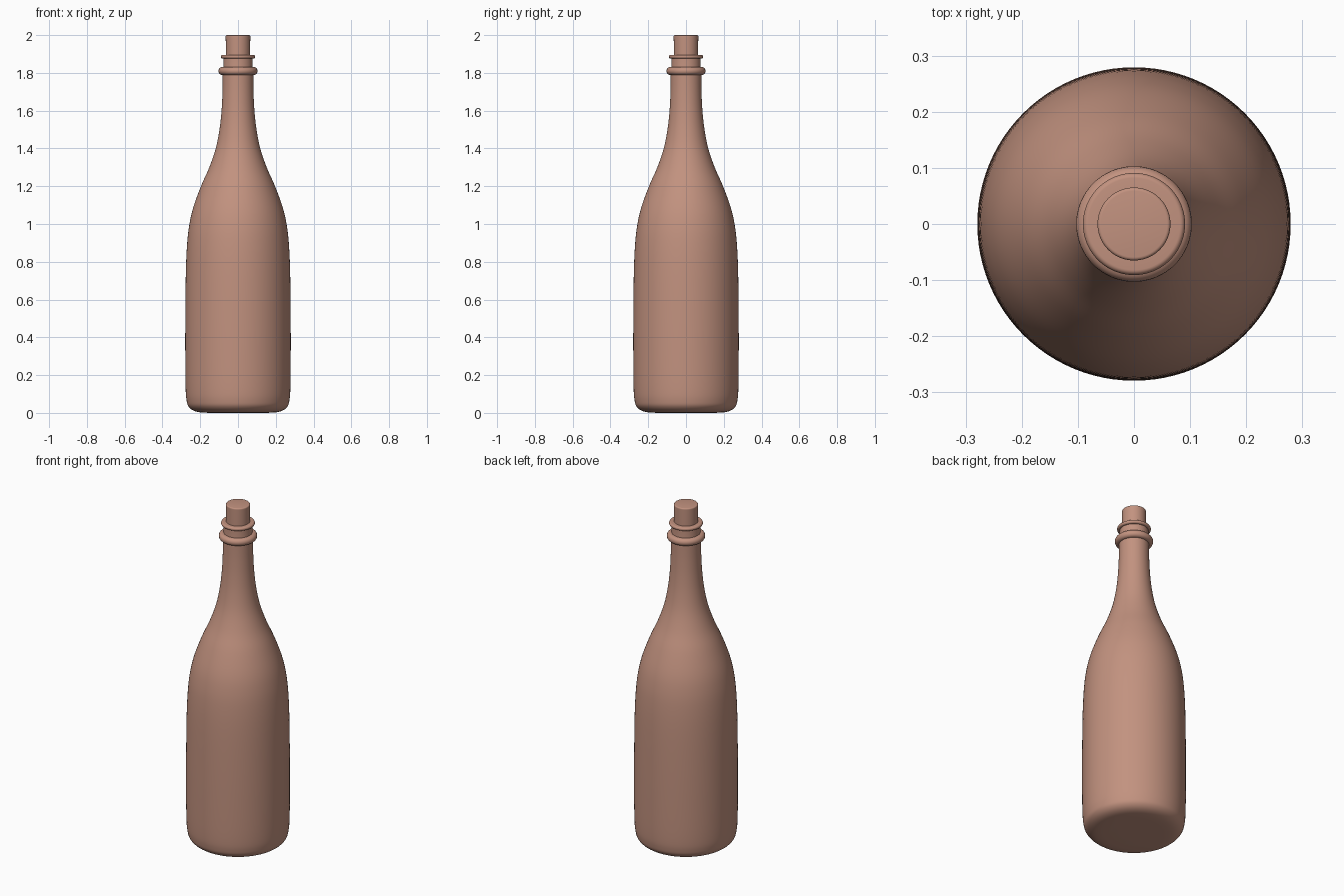
import bpy, bmesh, math

if "Cube" in bpy.data.objects:
    bpy.data.objects.remove(bpy.data.objects["Cube"])

SEGMENTS = 96

clay = bpy.data.materials.new("dusty_terracotta")
clay.diffuse_color = (0.54, 0.288, 0.213, 1.0)
clay.use_nodes = True
clay.node_tree.nodes["Principled BSDF"].inputs["Base Color"].default_value = clay.diffuse_color


def smooth_path(points, steps=5):
    """Catmull-Rom curve through (radius, height) points."""
    pts = [points[0]] + points + [points[-1]]
    out = []
    for a, b, c, d in zip(pts, pts[1:], pts[2:], pts[3:]):
        for s in range(steps):
            t = s / steps
            out.append(tuple(0.5 * (2 * q + (r - p) * t + (2 * p - 5 * q + 4 * r - u) * t * t
                                    + (3 * q - p - 3 * r + u) * t ** 3)
                             for p, q, r, u in zip(a, b, c, d)))
    return out + [points[-1]]


def arc(cr, cz, rr, rz, start, end, steps=10):
    """Elliptical arc in the (radius, height) plane, angles in degrees."""
    angles = [math.radians(start + (end - start) * i / steps) for i in range(steps + 1)]
    return [(cr + rr * math.cos(a), cz + rz * math.sin(a)) for a in angles]


def lathe(name, profile):
    """Spin a profile around z; a radius of zero closes the end."""
    bm = bmesh.new()
    verts = [bm.verts.new((r, 0, z)) for r, z in profile]
    edges = [bm.edges.new(pair) for pair in zip(verts, verts[1:])]
    bmesh.ops.spin(bm, geom=verts + edges, cent=(0, 0, 0), axis=(0, 0, 1),
                   angle=math.tau, steps=SEGMENTS, use_merge=False)
    bmesh.ops.remove_doubles(bm, verts=bm.verts, dist=1e-5)
    bmesh.ops.recalc_face_normals(bm, faces=bm.faces)
    mesh = bpy.data.meshes.new(name)
    bm.to_mesh(mesh)
    bm.free()
    mesh.materials.append(clay)
    obj = bpy.data.objects.new(name, mesh)
    bpy.context.collection.objects.link(obj)
    bpy.context.view_layer.objects.active = obj
    obj.select_set(True)
    bpy.ops.object.shade_smooth_by_angle(angle=math.radians(40))
    obj.select_set(False)
    return obj


# Bottle: rounded base, straight body, sloping shoulder, neck and flat mouth
base = [(0, 0), (0.1, 0), (0.19, 0.002), (0.235, 0.012), (0.262, 0.034), (0.272, 0.065), (0.277, 0.12)]
side = [(0.279, 0.25), (0.279, 0.5), (0.276, 0.75), (0.269, 0.9), (0.257, 1.0), (0.236, 1.09),
        (0.196, 1.2), (0.152, 1.3), (0.118, 1.4), (0.098, 1.5), (0.087, 1.6), (0.082, 1.7), (0.081, 1.79)]
lathe("bottle", smooth_path(base + side) + [(0.077, 1.83), (0.077, 1.885), (0, 1.885)])

# Collar bead and thin lip around the neck
lathe("neck_collar", [(0.07, 1.789)] + arc(0.083, 1.81, 0.02, 0.021, -90, 90) + [(0.07, 1.831)])
lathe("mouth_lip", [(0.05, 1.876)] + arc(0.082, 1.886, 0.009, 0.010, -90, 90) + [(0.05, 1.896)])

# Cork stopper with a softened top edge
lathe("cork", [(0, 1.84), (0.064, 1.84), (0.065, 1.99)]
      + arc(0.059, 1.994, 0.006, 0.006, 0, 90, 4) + [(0, 2.0)])
